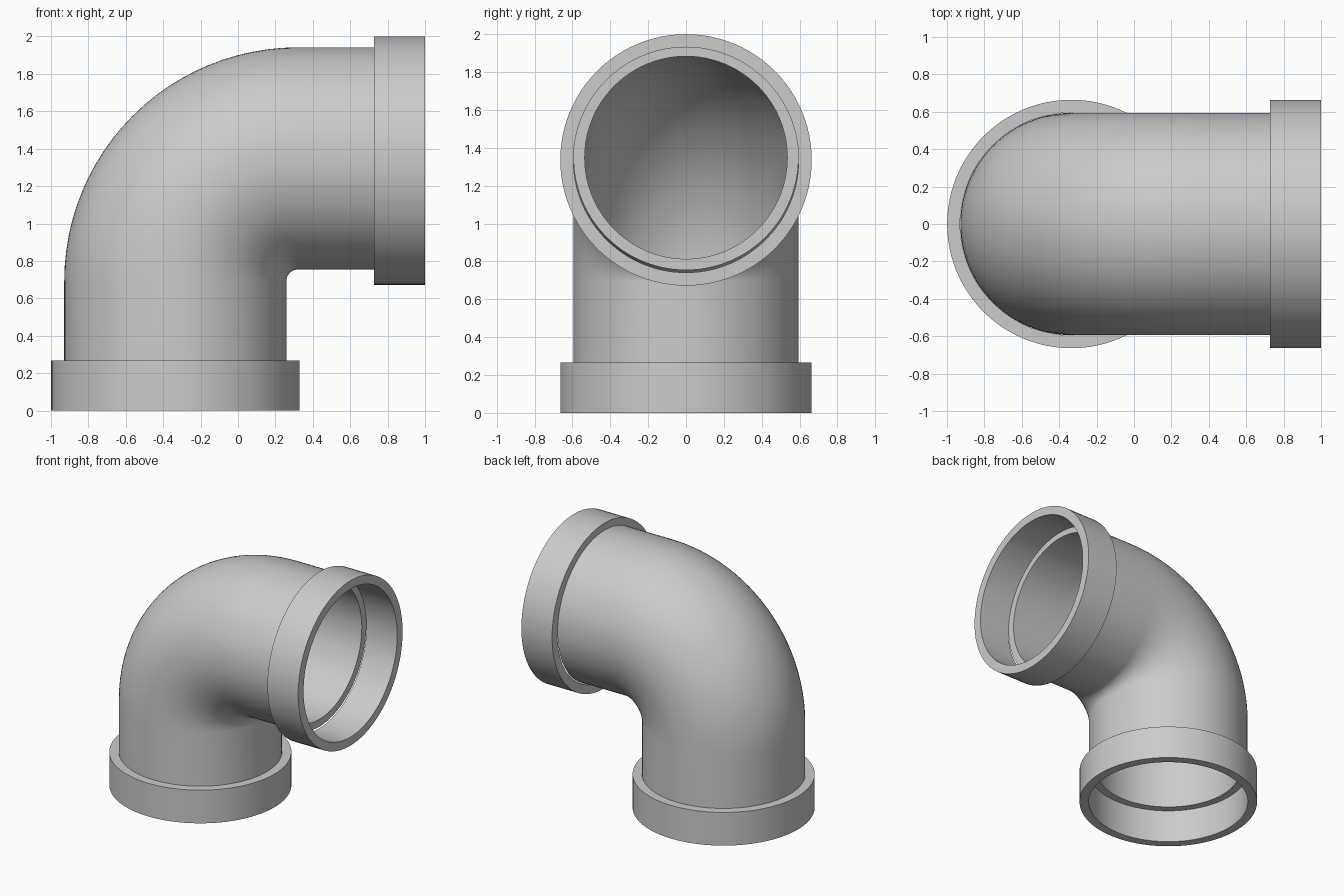
import bpy, bmesh, math
from mathutils import Vector

if "Cube" in bpy.data.objects:
    bpy.data.objects.remove(bpy.data.objects["Cube"])

SIDES = 96


def make_tube(name, stations, outer_r, inner_r):
    """Hollow tube with closed annular ends; stations are (centre, radial axis in XZ)."""
    bm = bmesh.new()
    side = Vector((0, 1, 0))

    def ring(station, r):
        c, u = station
        return [bm.verts.new(c + r * (math.cos(a) * u + math.sin(a) * side))
                for a in (2 * math.pi * i / SIDES for i in range(SIDES))]

    rings = [ring(s, outer_r) for s in stations]
    rings += [ring(s, inner_r) for s in reversed(stations)]
    for k, a in enumerate(rings):
        b = rings[(k + 1) % len(rings)]
        for i in range(SIDES):
            j = (i + 1) % SIDES
            bm.faces.new((a[i], a[j], b[j], b[i]))
    bmesh.ops.recalc_face_normals(bm, faces=bm.faces[:])
    mesh = bpy.data.meshes.new(name)
    bm.to_mesh(mesh)
    bm.free()
    obj = bpy.data.objects.new(name, mesh)
    bpy.context.collection.objects.link(obj)
    bpy.ops.object.select_all(action='DESELECT')
    obj.select_set(True)
    bpy.context.view_layer.objects.active = obj
    bpy.ops.object.shade_smooth_by_angle(angle=math.radians(35))
    return obj


X, Z = Vector((1, 0, 0)), Vector((0, 0, 1))
AXIS_X = -0.335

# Elbow pipe: upright run, quarter bend, horizontal run
bend_r, steps = 0.655, 24
bend_c = Vector((AXIS_X + bend_r, 0, 0.693))
path = [(Vector((AXIS_X, 0, 0.265)), -X)]
for i in range(steps + 1):
    t = math.pi / 2 * i / steps
    u = Vector((-math.cos(t), 0, math.sin(t)))
    path.append((bend_c + bend_r * u, u))
path.append((Vector((0.727, 0, bend_c.z + bend_r)), Z))
make_tube("elbow_pipe", path, 0.594, 0.535)

# Socket collars at both ends
make_tube("bottom_collar", [(Vector((AXIS_X, 0, 0)), -X),
                            (Vector((AXIS_X, 0, 0.267)), -X)], 0.664, 0.595)
make_tube("side_collar", [(Vector((0.727, 0, 1.336)), Z),
                          (Vector((1.0, 0, 1.336)), Z)], 0.664, 0.595)
